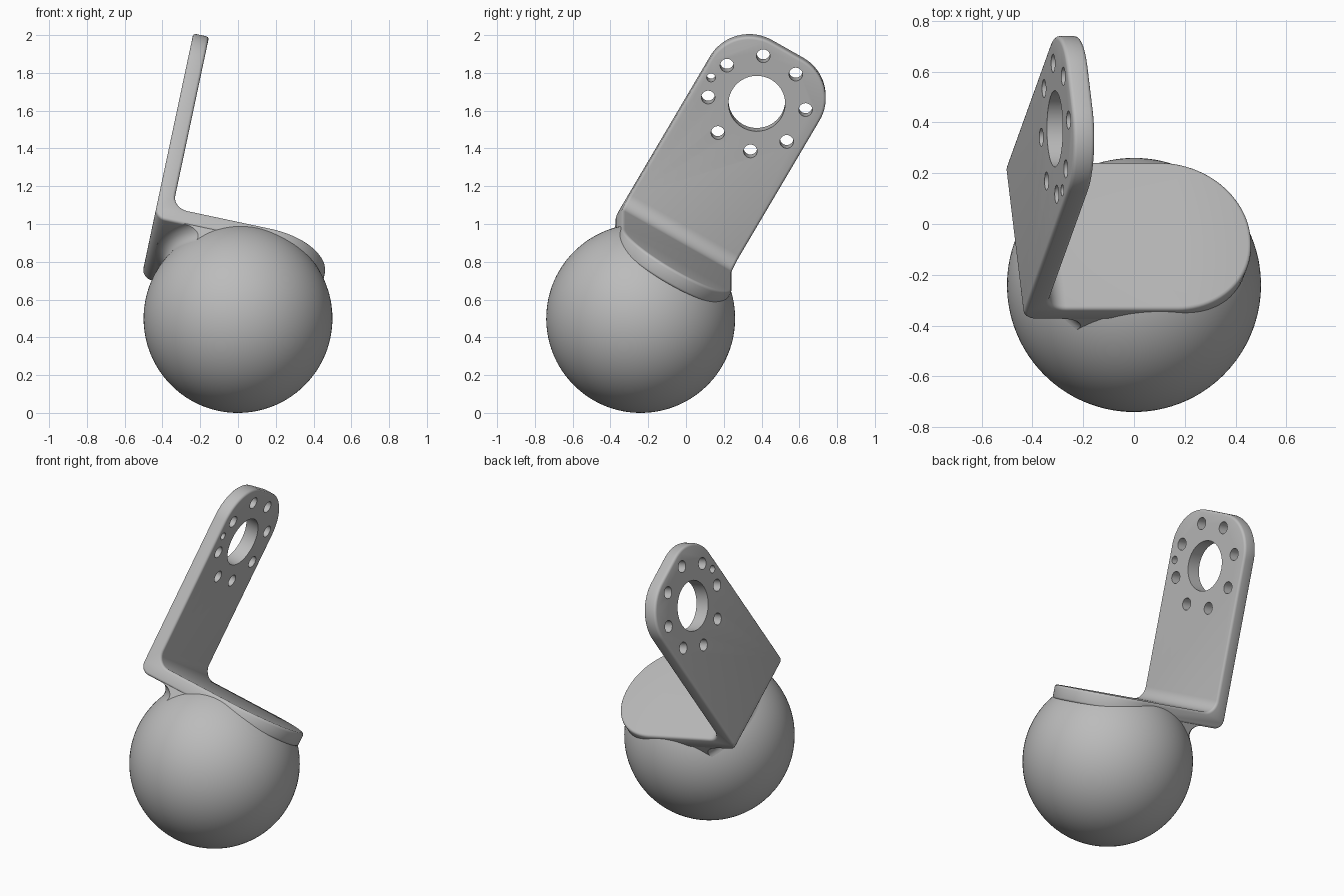
import bpy, bmesh, math
from mathutils import Matrix, Vector

if "Cube" in bpy.data.objects:
    bpy.data.objects.remove(bpy.data.objects["Cube"])

# Shared tilted frame at the ball centre: x = plate normal, y = width, z = flange normal
FRAME = (Matrix.Translation((0, -0.24, 0.5))
         @ Matrix.Rotation(math.radians(12), 4, 'Y')
         @ Matrix.Rotation(math.radians(-30), 4, 'X'))
BALL_R, HALF_W = 0.5, 0.335
OUTER, INNER, TIP = -0.545, -0.46, 0.4      # plate faces and flange end
UNDER, TOP, END = 0.305, 0.39, 1.555        # flange faces and plate end
HOLE_Z = 1.23

grey = bpy.data.materials.new("plain_grey")
grey.use_nodes = True
grey.diffuse_color = (0.5, 0.5, 0.5, 1)
grey.node_tree.nodes["Principled BSDF"].inputs["Base Color"].default_value = (0.5, 0.5, 0.5, 1)


def make(name, bm):
    bmesh.ops.recalc_face_normals(bm, faces=bm.faces)
    mesh = bpy.data.meshes.new(name)
    bm.to_mesh(mesh)
    bm.free()
    mesh.materials.append(grey)
    ob = bpy.data.objects.new(name, mesh)
    ob.matrix_world = FRAME
    bpy.context.collection.objects.link(ob)
    return ob


def activate(ob):
    bpy.ops.object.select_all(action='DESELECT')
    ob.select_set(True)
    bpy.context.view_layer.objects.active = ob


def boolean(ob, cutter, operation):
    bpy.context.view_layer.update()
    activate(ob)
    mod = ob.modifiers.new("cut", 'BOOLEAN')
    mod.operation, mod.solver, mod.object = operation, 'EXACT', cutter
    bpy.ops.object.modifier_apply(modifier=mod.name)
    bpy.data.objects.remove(cutter)


def smooth(ob, angle=35):
    activate(ob)
    bpy.ops.object.shade_smooth_by_angle(angle=math.radians(angle))


def round_edges(bm, axis, radius, segments, test):
    """Round the edges running along one axis whose midpoint passes the test."""
    edges = []
    for e in bm.edges:
        a, b = (v.co for v in e.verts)
        if abs((b - a).normalized()[axis]) > 0.99 and test((a + b) / 2):
            edges.append(e)
    bmesh.ops.bevel(bm, geom=edges, offset=radius, segments=segments,
                    profile=0.5, affect='EDGES', clamp_overlap=False)


# Ball, flattened where the flange sits
bm = bmesh.new()
bmesh.ops.create_uvsphere(bm, u_segments=96, v_segments=64, radius=BALL_R)
cut = bmesh.ops.bisect_plane(bm, geom=bm.verts[:] + bm.edges[:] + bm.faces[:],
                             plane_co=(0, 0, 0.372), plane_no=(0, 0, 1), clear_outer=True)
bmesh.ops.holes_fill(bm, edges=[g for g in cut["geom_cut"] if isinstance(g, bmesh.types.BMEdge)])
smooth(make("ball", bm))

# Bent bracket: extruded L profile with rounded bend, tongue and plate end
bm = bmesh.new()
profile = [(OUTER, UNDER), (TIP, UNDER), (TIP, TOP), (INNER, TOP), (INNER, END), (OUTER, END)]
face = bm.faces.new([bm.verts.new((x, -HALF_W, z)) for x, z in profile])
ext = bmesh.ops.extrude_face_region(bm, geom=[face])
bmesh.ops.translate(bm, vec=(0, 2 * HALF_W, 0),
                    verts=[g for g in ext["geom"] if isinstance(g, bmesh.types.BMVert)])
bmesh.ops.recalc_face_normals(bm, faces=bm.faces)
round_edges(bm, 2, 0.33, 24, lambda c: c.x > TIP - 0.01)
round_edges(bm, 0, 0.24, 18, lambda c: c.z > END - 0.01)
round_edges(bm, 1, 0.08, 10, lambda c: abs(c.x - INNER) + abs(c.z - TOP) < 0.01)
round_edges(bm, 1, 0.06, 10, lambda c: abs(c.x - OUTER) + abs(c.z - UNDER) < 0.01)
bracket = make("bracket", bm)
activate(bracket)
soft = bracket.modifiers.new("soft_rim", 'BEVEL')
soft.width, soft.segments, soft.limit_method = 0.015, 3, 'ANGLE'
soft.angle_limit = math.radians(50)
bpy.ops.object.modifier_apply(modifier=soft.name)

# Large bore, ring of eight bolt holes and one small pin hole
holes = [(0, 0, 0.15, 64), (-0.28, 0, 0.023, 20)]
for i in range(8):
    a = math.radians(22.5 + 45 * i)
    holes.append((0.26 * math.cos(a), 0.26 * math.sin(a), 0.036, 28))
bm = bmesh.new()
for y, z, r, n in holes:
    bmesh.ops.create_cone(bm, cap_ends=True, segments=n, radius1=r, radius2=r, depth=0.4,
                          matrix=Matrix.Translation((OUTER, y, HOLE_Z + z))
                          @ Matrix.Rotation(math.pi / 2, 4, 'Y'))
boolean(bracket, make("hole_cutter", bm), 'DIFFERENCE')
smooth(bracket)

# Neck: concave fillet blending the ball into the underside of the flange
F = 0.06
cz = UNDER - F
cr = math.sqrt((BALL_R + F) ** 2 - cz ** 2)
end = -math.pi + math.atan2(cz, cr)
path = [(0.2, UNDER + 0.01), (cr, UNDER + 0.01)]
for i in range(13):
    a = math.pi / 2 + (end + 2 * math.pi - math.pi / 2) * i / 12
    path.append((cr + F * math.cos(a), cz + F * math.sin(a)))
path.append((0.2, path[-1][1] - 0.03))
bm = bmesh.new()
ring = [bm.verts.new((r, 0, z)) for r, z in path]
loop = [bm.edges.new((ring[i], ring[(i + 1) % len(ring)])) for i in range(len(ring))]
bmesh.ops.spin(bm, geom=ring + loop, cent=(0, 0, 0), axis=(0, 0, 1),
               angle=2 * math.pi, steps=96, use_merge=True)
bmesh.ops.remove_doubles(bm, verts=bm.verts, dist=1e-5)
neck = make("neck", bm)
bm = bmesh.new()
bmesh.ops.create_cube(bm, size=1, matrix=Matrix.Translation((OUTER / 2 - 0.025, 0, 0.25))
                      @ Matrix.Diagonal((-OUTER - 0.05, 2 * HALF_W - 0.01, 1, 1)))
boolean(neck, make("neck_trim", bm), 'INTERSECT')
smooth(neck)
